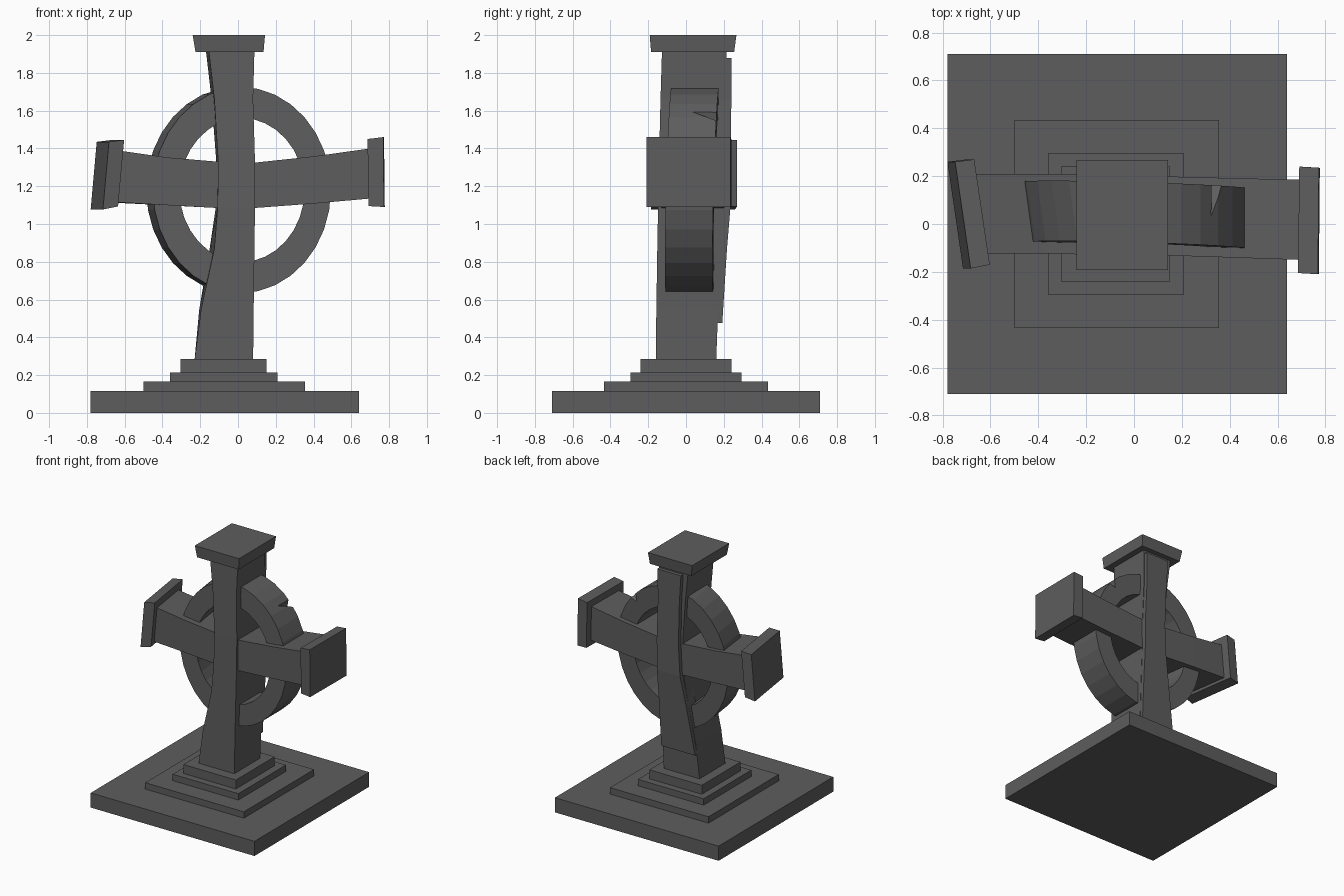
import bpy, bmesh, math

if "Cube" in bpy.data.objects:
    bpy.data.objects.remove(bpy.data.objects["Cube"])

stone = bpy.data.materials.new("dark_grey_stone")
stone.diffuse_color = (0.11, 0.11, 0.11, 1)
stone.use_nodes = True
stone.node_tree.nodes["Principled BSDF"].inputs["Base Color"].default_value = stone.diffuse_color


def loft(name, rings, closed=False):
    """Skin a list of equal-length point rings; cap the ends unless closed."""
    bm = bmesh.new()
    vs = [[bm.verts.new(p) for p in r] for r in rings]
    n, m = len(vs), len(vs[0])
    for i in range(n if closed else n - 1):
        a, b = vs[i], vs[(i + 1) % n]
        for j in range(m):
            k = (j + 1) % m
            bm.faces.new((a[j], a[k], b[k], b[j]))
    if not closed:
        bm.faces.new(vs[0])
        bm.faces.new(vs[-1])
    bmesh.ops.recalc_face_normals(bm, faces=bm.faces)
    me = bpy.data.meshes.new(name)
    bm.to_mesh(me)
    bm.free()
    me.materials.append(stone)
    ob = bpy.data.objects.new(name, me)
    bpy.context.collection.objects.link(ob)
    return ob


def level(x0, x1, y0, y1, z, skew=0.0):
    """Horizontal rectangle; skew moves the back left corner outwards."""
    return [(x0 + skew, y0, z), (x1, y0, z), (x1, y1, z), (x0, y1, z)]


def station(xf, xb, y0, y1, z0, z1, lean=0.0):
    """Upright rectangle across an arm, front x and back x given."""
    return [(xf, y0, z0), (xb, y1, z0), (xb + lean, y1, z1), (xf + lean, y0, z1)]


# stepped plinth
steps = [("base_slab", -0.78, 0.64, 0.71, 0.0, 0.115),
         ("lower_step", -0.50, 0.355, 0.435, 0.115, 0.165),
         ("middle_step", -0.36, 0.21, 0.295, 0.165, 0.215),
         ("upper_step", -0.305, 0.15, 0.24, 0.215, 0.285)]
for name, x0, x1, y, z0, z1 in steps:
    loft(name, [level(x0, x1, -y, y, z0), level(x0, x1, -y, y, z1)])

# waisted shaft
loft("shaft", [level(-0.23, 0.08, -0.16, 0.16, 0.28),
               level(-0.205, 0.083, -0.157, 0.17, 0.55, 0.01),
               level(-0.15, 0.087, -0.152, 0.187, 0.87, 0.025),
               level(-0.118, 0.09, -0.148, 0.20, 1.085, 0.01),
               level(-0.115, 0.09, -0.143, 0.205, 1.33, 0.01),
               level(-0.14, 0.08, -0.135, 0.21, 1.66, 0.015),
               level(-0.17, 0.087, -0.127, 0.215, 1.92, 0.015)])

# raised slab on the back of the shaft
loft("back_slab", [level(-0.213, 0.08, 0.10, 0.192, 0.475),
                   level(-0.15, 0.085, 0.10, 0.217, 0.87),
                   level(-0.112, 0.088, 0.10, 0.235, 1.085),
                   level(-0.10, 0.088, 0.10, 0.237, 1.33),
                   level(-0.11, 0.075, 0.10, 0.24, 1.66),
                   level(-0.125, 0.08, 0.10, 0.242, 1.88)])

# top cap
loft("top_cap", [level(-0.225, 0.135, -0.185, 0.255, 1.91),
                 level(-0.24, 0.143, -0.192, 0.267, 2.0)])

# flared cross arms
loft("arms", [station(-0.64, -0.70, -0.125, 0.21, 1.115, 1.39),
              station(-0.38, -0.40, -0.123, 0.21, 1.10, 1.353),
              station(-0.11, -0.11, -0.13, 0.205, 1.085, 1.33),
              station(0.09, 0.09, -0.13, 0.20, 1.085, 1.325),
              station(0.40, 0.40, -0.14, 0.192, 1.108, 1.358),
              station(0.70, 0.70, -0.15, 0.185, 1.135, 1.40)])

# end caps, the left one turned and leaning
loft("left_cap", [station(-0.715, -0.78, -0.186, 0.26, 1.077, 1.435, 0.032),
                  station(-0.635, -0.70, -0.17, 0.27, 1.093, 1.445, 0.032)])
loft("right_cap", [station(0.69, 0.695, -0.205, 0.24, 1.095, 1.45, -0.004),
                   station(0.773, 0.777, -0.21, 0.235, 1.09, 1.46, -0.004)])

# oval ring, slightly tilted and sheared on its left half
CX, CZ, SEG = 0.012, 1.18, 32


def ring_point(t, rx, rz, dy):
    x, z = CX + rx * math.cos(t), CZ + rz * math.sin(t)
    shear = -0.14 * dy * min(1, max(0, -x / 0.15))
    return (x + shear, 0.035 + dy + 0.027 * (z - CZ) - 0.03 * x, z)


sections = []
for i in range(SEG):
    t = 2 * math.pi * i / SEG
    sections.append([ring_point(t, *p) for p in
                     ((0.48, 0.546, -0.126), (0.48, 0.546, 0.126),
                      (0.34, 0.383, 0.126), (0.34, 0.383, -0.126))])
ring = loft("ring", sections, closed=True)

# wedge-shaped chip in the upper right of the ring
bm = bmesh.new()
for p in ((0.325, 0.0, 1.61), (0.335, 0.22, 1.65), (0.43, 0.22, 1.54), (0.31, 0.22, 1.50)):
    bm.verts.new(p)
bmesh.ops.convex_hull(bm, input=bm.verts)
bmesh.ops.recalc_face_normals(bm, faces=bm.faces)
me = bpy.data.meshes.new("chip_cutter")
bm.to_mesh(me)
bm.free()
me.materials.append(stone)
cutter = bpy.data.objects.new("chip_cutter", me)
bpy.context.collection.objects.link(cutter)
cutter.hide_render = True
cutter.display_type = 'WIRE'
mod = ring.modifiers.new("chip", 'BOOLEAN')
mod.operation = 'DIFFERENCE'
mod.solver = 'EXACT'
mod.object = cutter
